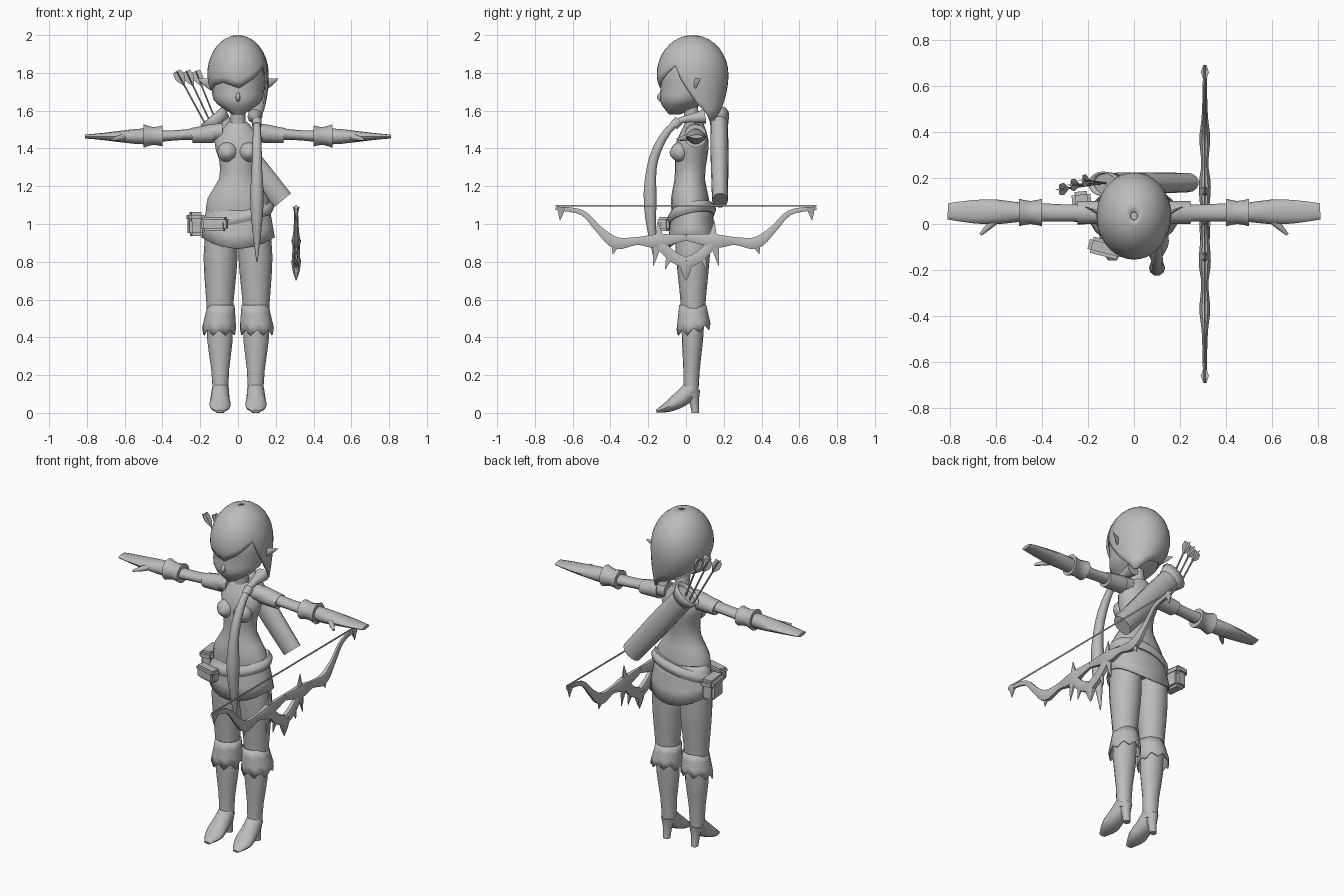
import bpy, bmesh, math
from mathutils import Vector

if "Cube" in bpy.data.objects:
    bpy.data.objects.remove(bpy.data.objects["Cube"])

grey = bpy.data.materials.new("plain grey")
grey.use_nodes = True
grey.diffuse_color = (.5, .5, .5, 1)
grey.node_tree.nodes["Principled BSDF"].inputs["Base Color"].default_value = grey.diffuse_color
X, Y, Z = Vector((1, 0, 0)), Vector((0, 1, 0)), Vector((0, 0, 1))


def finish(name, bm, shell=0):
    """Turn a bmesh into a smooth-shaded object, optionally with wall thickness."""
    bmesh.ops.recalc_face_normals(bm, faces=bm.faces)
    mesh = bpy.data.meshes.new(name)
    bm.to_mesh(mesh)
    bm.free()
    mesh.materials.append(grey)
    ob = bpy.data.objects.new(name, mesh)
    bpy.context.collection.objects.link(ob)
    bpy.ops.object.select_all(action='DESELECT')
    ob.select_set(True)
    bpy.context.view_layer.objects.active = ob
    bpy.ops.object.shade_smooth_by_angle(angle=math.radians(45))
    if shell:
        ob.modifiers.new("thickness", 'SOLIDIFY').thickness = shell
    return ob


def skin(name, rings, shell=0):
    """Bridge rings of points; closed with caps unless it is a thin shell."""
    bm = bmesh.new()
    loops = [[bm.verts.new(p) for p in ring] for ring in rings]
    for a, b in zip(loops, loops[1:]):
        for i in range(len(a)):
            bm.faces.new((a[i - 1], a[i], b[i], b[i - 1]))
    if not shell:
        bm.faces.new(loops[0])
        bm.faces.new(loops[-1])
    return finish(name, bm, shell)


def spline(keys, t):
    """Smooth value through evenly spaced keys, t from start to end."""
    keys = [2 * keys[0] - keys[1], *keys, 2 * keys[-1] - keys[-2]]
    spans = len(keys) - 3
    i = min(int(t * spans), spans - 1)
    u = t * spans - i
    a, b, c, d = keys[i:i + 4]
    return b + ((c - a) + ((2 * a - 5 * b + 4 * c - d) + (3 * b - a - 3 * c + d) * u) * u) * u / 2


def sweep(name, path, wide, deep=None, ref=X, axis=None, s=1, sides=12, steps=10, shell=0, warp=None):
    """Ovals along a smooth path: wide is the radius along ref, deep the one across it."""
    path = [Vector((s * x, y, z)) for x, y, z in path]
    spots = [spline(path, k / steps) for k in range(steps + 1)]
    rings = []
    for k, spot in enumerate(spots):
        t = k / steps
        way = axis or spots[min(k + 1, steps)] - spots[max(k - 1, 0)]
        across = way.cross(ref).normalized()
        along = across.cross(way).normalized() * spline(wide, t)
        across = across * spline(deep or wide, t)
        turns = [math.tau * i / sides for i in range(sides)]
        ring = [spot + along * math.cos(a) + across * math.sin(a) for a in turns]
        if warp:
            for p, a in zip(ring, turns):
                p.z += warp(p, a, t)
        rings.append(ring)
    return skin(name, rings, shell)


def pouch(name, centre, size, turn):
    for part, lift, grow in (("bag", 0, (1, 1, 1)), ("flap", .3, (1.1, 1.2, .4))):
        bm = bmesh.new()
        bmesh.ops.create_cube(bm, size=1)
        bmesh.ops.scale(bm, vec=[a * b for a, b in zip(size, grow)], verts=bm.verts)
        bmesh.ops.bevel(bm, geom=bm.edges[:], offset=.014, segments=2, affect='EDGES')
        ob = finish(name + "_" + part, bm)
        ob.location = Vector(centre) + Z * lift * size[2]
        ob.rotation_euler.z = turn


# Head and face
sweep("head", [(0, -.06, 1.58), (0, .02, 1.72), (0, .03, 1.95)], [.03, .12, .14, .14, .05],
      [.03, .12, .155, .16, .06], axis=Z, sides=20)
sweep("nose", [(0, -.12, 1.7), (0, -.145, 1.67), (0, -.12, 1.65)], [.006, .012, .006], [.01, .01])
sweep("neck", [(0, .045, 1.46), (0, .02, 1.64)], [.055, .04, .04], axis=Z, steps=4)

# Hair cap: columns run from the crown to an uneven hem, given every thirty degrees from the back
hem = [1.6, 1.62, 1.64, 1.66, 1.73, 1.75, 1.72, 1.77, 1.84, 1.63, 1.55, 1.55, 1.6]
CROWN, BROW, COLUMNS, ROWS = 2, 1.79, 36, 12


def hair_point(column, row):
    place = column / COLUMNS * (len(hem) - 1)
    i = int(place)
    low = hem[i] + (hem[i + 1] - hem[i]) * (place - i)
    z = CROWN - .001 - (CROWN - low) * (row / ROWS) ** 1.6
    # a dome above the brow, gathering towards the left shoulder below it
    rise = max(z - BROW, 0) / (CROWN - BROW)
    gather = (max(BROW - z, 0) / .25) ** 2
    size = math.sqrt(1 - rise ** 2) - .75 * gather
    turn = math.tau * column / COLUMNS - math.pi
    return (.08 * gather + .163 * size * math.sin(turn),
            .035 + .07 * gather - .19 * size * math.cos(turn), z)


skin("hair", [[hair_point(c, r) for c in range(COLUMNS)] for r in range(ROWS + 1)], shell=.012)

# Long tied lock over the left shoulder
sweep("hair_lock", [(.09, .1, 1.57), (.1, -.06, 1.53), (.1, -.17, 1.35), (.1, -.19, 1.1), (.1, -.165, .8)],
      [.04, .02, .02, .025, .028, .036, .025, .003], sides=10, steps=16)
sweep("hair_tie", [(.1, -.035, 1.55), (.1, -.065, 1.52)], [.025, .025], steps=1)

# Torso and clothing round the hips
sweep("torso", [(0, .03, .93), (0, .02, 1.24), (0, .045, 1.54)], [.15, .17, .16, .1, .1, .125, .05],
      [.1, .1, .1, .08, .085, .085, .045], axis=Z, sides=20, steps=12)
sweep("skirt", [(0, .03, 1.1), (0, .035, .93)], [.165, .195], [.104, .135], axis=Z, sides=24, steps=3,
      shell=.008, warp=lambda p, a, t: -.06 * t * math.sin(a) ** 2)
sweep("belt", [(0, .03, 1.02), (0, .03, 1.08)], [.18, .19, .17], [.12, .13, .11], axis=Z, sides=24,
      steps=4, warp=lambda p, a, t: .2 * (p.x + p.y))
pouch("front_pouch", (-.125, -.105, 1), (.135, .06, .075), -.25)
pouch("hip_pouch", (-.225, .07, 1), (.075, .12, .125), .1)

for side, s in (("left_", 1), ("right_", -1)):
    # Bust and ear
    sweep(side + "bust", [(.055, -.085, 1.37), (.055, .02, 1.39)], [.012, .044, .054, .045, .01], s=s)
    sweep(side + "ear", [(.135, .04, 1.735), (.212, .075, 1.768)], [.03, .02, .002], [.012, .002],
          ref=Z, s=s, sides=8, steps=4)
    # Leg, boot and cuff
    sweep(side + "leg", [(.09, .035, .98), (.096, .037, .53), (.093, .025, .09)],
          [.08, .09, .08, .068, .067, .048, .04], [.095, .09, .075, .062, .056, .044, .04],
          axis=Z, s=s, sides=16, steps=12)
    sweep(side + "boot_cuff", [(.09, .036, .57), (.1, .04, .41)], [.072, .09], axis=Z, s=s, sides=16,
          steps=3, shell=.006, warp=lambda p, a, t: t * (.03 * (1 - abs(math.sin(4 * a))) + max(p.y, 0) / 4))
    sweep(side + "foot", [(.093, .03, .13), (.095, -.02, .08), (.095, -.09, .035), (.095, -.157, .008)],
          [.045, .05, .055, .02], [.045, .045, .03, .008], s=s, warp=lambda p, a, t: max(-p.z, 0))
    sweep(side + "heel", [(.093, .035, .12), (.093, .05, 0)], [.04, .025, .02], axis=Z, s=s, steps=4)
    # Arm and hand
    sweep(side + "arm", [(.08, .045, 1.49), (.4, .05, 1.466), (.81, .055, 1.463)],
          [.05, .045, .038, .037, .04, .042, .054, .05, .035],
          [.045, .042, .031, .027, .03, .042, .033, .02, .01], ref=Y, s=s, steps=16)
    sweep(side + "shoulder_sleeve", [(.13, .05, 1.48), (.245, .05, 1.468)], [.05, .05], [.05, .04],
          ref=Y, s=s, steps=2)
    sweep(side + "glove_cuff", [(.4, .05, 1.466), (.5, .05, 1.466)], [.06, .05, .06], [.055, .047, .062],
          ref=Y, s=s, steps=4)
    sweep(side + "thumb", [(.6, .02, 1.462), (.668, -.046, 1.447)], [.018, .014, .006], ref=Z, s=s, steps=4)

# Quiver slung across the back
top, bottom = Vector((-.135, .175, 1.575)), Vector((.235, .18, 1.125))
way = (bottom - top).normalized()
sweep("quiver", [top + way * .02, bottom], [.047, .047, .042], [.064, .066, .06], ref=Y, sides=14, steps=4)
sweep("quiver_rim", [top, top + way * .06], [.054, .048], [.083, .066], ref=Y, sides=14, steps=2, shell=.008)

# Arrows fanning out of the quiver
for i in range(3):
    tip = Vector((-.32 + .05 * i, .15 + .02 * i, 1.8))
    base = top + X * .03 * (i - 1) - Z * .06
    aim = (base - tip).normalized()
    sweep("arrow_shaft", [tip, base], [.005, .005], ref=Y, sides=6, steps=1)
    for ref in (Y, aim.cross(Y)):
        sweep("arrow_feather", [tip - aim * .01, tip + aim * .075], [.022, .026, .003], [.003, .003],
              ref=ref, sides=4, steps=4)


# Bow hanging in the plane beside the left hand
def blade(name, path, widths, end=1, steps=4):
    sweep(name, [(.308, end * y, z) for y, z in path], [w * .65 for w in widths], widths, sides=6, steps=steps)


spikes = {"upper": [(.14, .92), (.15, 1.015)], "inner": [(.15, .9), (.172, .78)], "lower": [(.08, .85), (.11, .76)],
          "elbow": [(.37, .9), (.388, .84)], "tip": [(.66, 1.09), (.667, 1.02)]}
for side, end in (("front_", -1), ("back_", 1)):
    blade(side + "limb", [(0, .93), (.16, .91), (.26, .91), (.37, .9), (.46, .97), (.55, 1.06), (.69, 1.085)],
          [.02, .04, .024, .036, .022, .016, .012], end, 24)
    blade(side + "lower_arm", [(.15, .91), (.08, .835), (0, .79)], [.03, .035], end, 6)
    for part, path in spikes.items():
        blade(side + part + "_spike", path, [.028, .002], end)
blade("centre_spike", [(0, .81), (0, .7)], [.04, .03, .003])
blade("bow_string", [(-.69, 1.097), (.69, 1.097)], [.005, .005])
